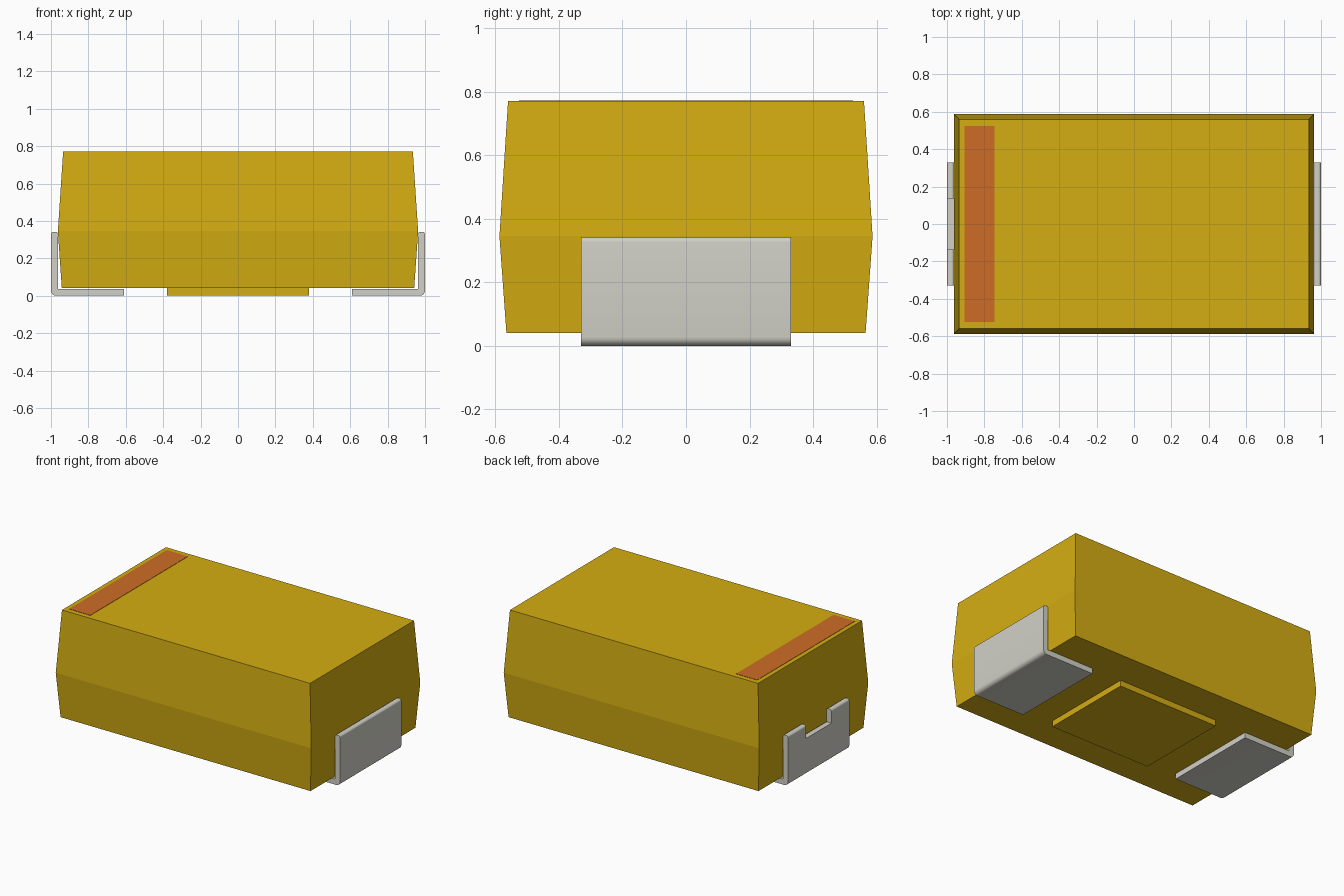
import bpy, bmesh
from math import cos, sin, radians

cube = bpy.data.objects.get("Cube")
if cube:
    bpy.data.objects.remove(cube, do_unlink=True)


def material(name, rgb):
    m = bpy.data.materials.new(name)
    m.use_nodes = True
    m.diffuse_color = (*rgb, 1)
    m.node_tree.nodes["Principled BSDF"].inputs["Base Color"].default_value = (*rgb, 1)
    return m


YELLOW = material("mustard yellow", (0.66, 0.42, 0.006))
ORANGE = material("burnt orange", (0.62, 0.152, 0.019))
METAL = material("pale grey metal", (0.645, 0.638, 0.572))


def loft(name, rings, mat):
    """Closed solid through matching rings of points."""
    bm = bmesh.new()
    loops = [[bm.verts.new(p) for p in ring] for ring in rings]
    for a, b in zip(loops, loops[1:]):
        for i in range(len(a)):
            j = (i + 1) % len(a)
            bm.faces.new((a[i], a[j], b[j], b[i]))
    bm.faces.new(loops[0][::-1])
    bm.faces.new(loops[-1])
    bmesh.ops.recalc_face_normals(bm, faces=bm.faces)
    mesh = bpy.data.meshes.new(name)
    bm.to_mesh(mesh)
    bm.free()
    mesh.materials.append(mat)
    ob = bpy.data.objects.new(name, mesh)
    bpy.context.collection.objects.link(ob)
    return ob


def rect(x0, x1, y, z):
    return [(x0, -y, z), (x1, -y, z), (x1, y, z), (x0, y, z)]


def box(name, x0, x1, y, z0, z1, mat):
    return loft(name, [rect(x0, x1, y, z0), rect(x0, x1, y, z1)], mat)


# Moulded body, widest at the parting line
loft("body", [rect(-x, x, y, z) for x, y, z in
              ((0.942, 0.565, 0.04), (0.963, 0.587, 0.345), (0.935, 0.56, 0.77))], YELLOW)

# Standoff pad underneath and polarity stripe on top
box("bottom_pad", -0.38, 0.38, 0.325, 0, 0.05, YELLOW)
box("polarity_stripe", -0.905, -0.745, 0.525, 0.765, 0.772, ORANGE)


def arc(cx, cz, r, start, steps=6):
    return [(cx + r * cos(radians(start + 90 * i / steps)),
             cz + r * sin(radians(start + 90 * i / steps))) for i in range(steps + 1)]


# Bent L-shaped terminals with rounded bend and tip
T, H, W = 0.037, 0.342, 0.33
profile = ([(0.61, 0)] + arc(1 - 0.028, 0.028, 0.028, -90)
           + arc(1 - 0.015, H - 0.015, 0.015, 0)
           + arc(1 - T + 0.012, H - 0.012, 0.012, 90)
           + [(1 - T, T), (0.61, T)])


def terminal(name, side):
    return loft(name, [[(side * x, y, z) for x, z in profile] for y in (-W, W)], METAL)


terminals = [terminal("left_terminal", 1), terminal("right_terminal", -1)]

# Notch in the upper edge of the right terminal
cutter = box("notch_cutter", -1.1, -0.9, 0.137, 0.25, 0.5, METAL)
cutter.hide_render = True
cutter.hide_viewport = True
cut = terminals[1].modifiers.new("notch", "BOOLEAN")
cut.operation = "DIFFERENCE"
cut.solver = "EXACT"
cut.object = cutter

# Smooth bends with sharp edges kept
for ob in terminals:
    bpy.ops.object.select_all(action="DESELECT")
    ob.select_set(True)
    bpy.context.view_layer.objects.active = ob
    bpy.ops.object.shade_smooth_by_angle(angle=radians(30))
